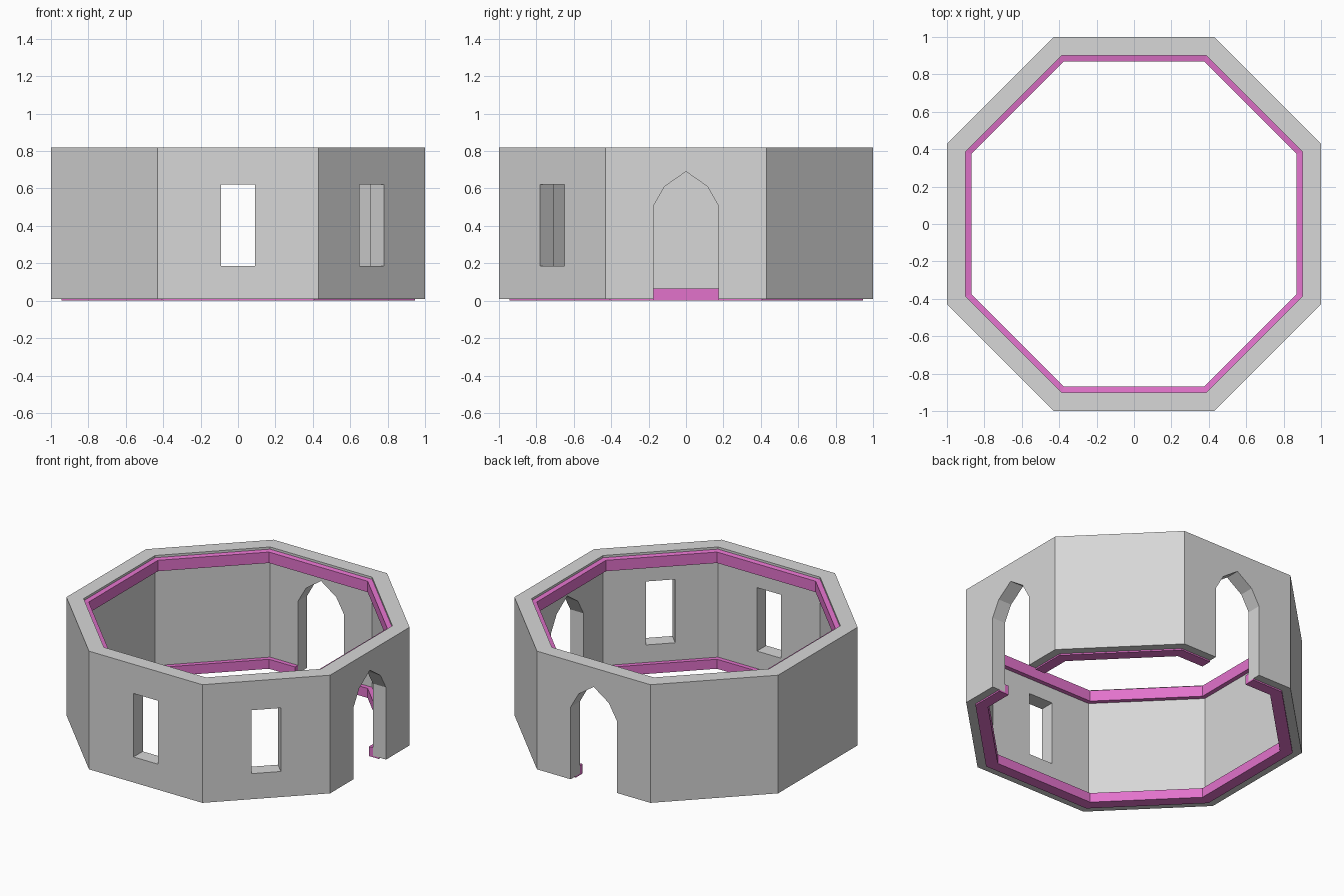
import bpy, bmesh, math
from mathutils import Matrix

if "Cube" in bpy.data.objects:
    bpy.data.objects.remove(bpy.data.objects["Cube"])

CORNER = 0.43  # half side of the octagon relative to its apothem


def make_material(name, colour):
    mat = bpy.data.materials.new(name)
    mat.use_nodes = True
    mat.diffuse_color = (*colour, 1)
    mat.node_tree.nodes["Principled BSDF"].inputs["Base Color"].default_value = (*colour, 1)
    return mat


stone = make_material("pale grey", (0.68, 0.68, 0.68))
pink = make_material("pink", (0.76, 0.17, 0.6))


def add_object(name, bm, mat=None):
    bmesh.ops.recalc_face_normals(bm, faces=bm.faces)
    mesh = bpy.data.meshes.new(name)
    bm.to_mesh(mesh)
    bm.free()
    if mat:
        mesh.materials.append(mat)
    obj = bpy.data.objects.new(name, mesh)
    bpy.context.collection.objects.link(obj)
    return obj


def octagon(a):
    c = a * CORNER
    return [(a, -c), (a, c), (c, a), (-c, a), (-a, c), (-a, -c), (-c, -a), (c, -a)]


def octagon_ring(name, profile, mat):
    """Sweep a closed (apothem, height) profile around the octagon."""
    bm = bmesh.new()
    loops = [[bm.verts.new((x, y, z)) for x, y in octagon(a)] for a, z in profile]
    for i, low in enumerate(loops):
        high = loops[(i + 1) % len(loops)]
        for j in range(8):
            k = (j + 1) % 8
            bm.faces.new((low[j], low[k], high[k], high[j]))
    return add_object(name, bm, mat)


def opening_cutter(name, outline, degrees):
    """Prism through the wall that faces the given direction."""
    bm = bmesh.new()
    face = bm.faces.new([bm.verts.new((0.75, u, z)) for u, z in outline])
    out = bmesh.ops.extrude_face_region(bm, geom=[face])["geom"]
    moved = [v for v in out if isinstance(v, bmesh.types.BMVert)]
    bmesh.ops.translate(bm, verts=moved, vec=(0.4, 0, 0))
    bm.transform(Matrix.Rotation(math.radians(degrees), 4, "Z"))
    cutter = add_object(name, bm)
    cutter.hide_render = True
    return cutter


def cut(obj, cutters):
    bpy.context.view_layer.objects.active = obj
    for cutter in cutters:
        mod = obj.modifiers.new("opening", "BOOLEAN")
        mod.operation = "DIFFERENCE"
        mod.solver = "EXACT"
        mod.object = cutter
        bpy.ops.object.modifier_apply(modifier=mod.name)


# Wall and its inner trims
wall = octagon_ring("wall", [(1, 0.01), (1, 0.82), (0.9, 0.82), (0.9, 0.01)], stone)
upper_trim = octagon_ring(
    "upper_trim", [(0.9, 0.725), (0.9, 0.805), (0.87, 0.8), (0.87, 0.725)], pink)
lower_trim = octagon_ring(
    "lower_trim",
    [(0.87, 0), (0.945, 0), (0.945, 0.01), (0.9, 0.01), (0.9, 0.065), (0.87, 0.065)], pink)

# Pointed doorways on three sides, windows on the three front sides
half_arch = [(0.175, -0.1), (0.175, 0.505), (0.115, 0.61)]
arch = half_arch + [(0, 0.69)] + [(-u, z) for u, z in reversed(half_arch)]
window = [(-0.092, 0.185), (0.092, 0.185), (0.092, 0.62), (-0.092, 0.62)]
doors = [opening_cutter("door_cutter", arch, d) for d in (0, 90, 180)]
windows = [opening_cutter("window_cutter", window, d) for d in (225, 270, 315)]

cut(wall, doors + windows)
cut(lower_trim, doors)
for cutter in doors + windows:
    bpy.data.objects.remove(cutter)
